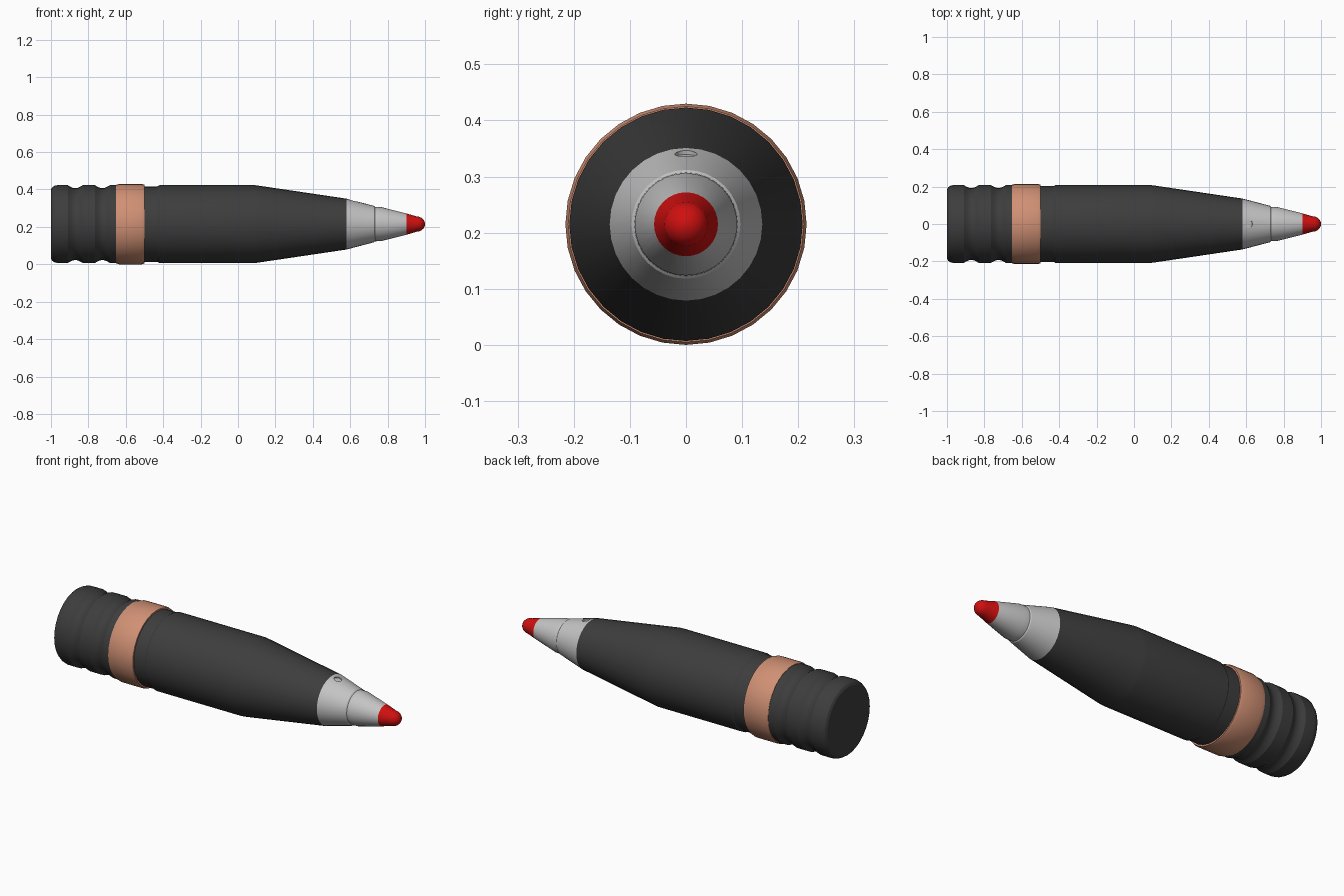
import bpy, bmesh, math
from mathutils import Vector

AXIS_Z = 0.215
SIDES = 32

cube = bpy.data.objects.get("Cube")
if cube:
    bpy.data.objects.remove(cube, do_unlink=True)


def material(name, rgb):
    mat = bpy.data.materials.new(name)
    mat.use_nodes = True
    mat.diffuse_color = (*rgb, 1)
    bsdf = next(n for n in mat.node_tree.nodes if n.type == 'BSDF_PRINCIPLED')
    bsdf.inputs["Base Color"].default_value = (*rgb, 1)
    return mat


def smooth(obj):
    bpy.ops.object.select_all(action='DESELECT')
    obj.select_set(True)
    bpy.context.view_layer.objects.active = obj
    bpy.ops.object.shade_smooth_by_angle(angle=math.radians(24))


def lathe(name, profile, mat):
    """Turn (x, radius) points around the long axis, with capped ends."""
    bm = bmesh.new()
    rings = []
    for x, r in profile:
        ring = []
        for i in range(SIDES):
            a = math.tau * i / SIDES
            ring.append(bm.verts.new((x, r * math.sin(a), AXIS_Z + r * math.cos(a))))
        rings.append(ring)
    for low, high in zip(rings, rings[1:]):
        for i in range(SIDES):
            j = (i + 1) % SIDES
            bm.faces.new((low[i], low[j], high[j], high[i]))
    bm.faces.new(rings[0])
    bm.faces.new(rings[-1])
    bmesh.ops.recalc_face_normals(bm, faces=bm.faces)
    mesh = bpy.data.meshes.new(name)
    bm.to_mesh(mesh)
    bm.free()
    mesh.materials.append(mat)
    obj = bpy.data.objects.new(name, mesh)
    bpy.context.collection.objects.link(obj)
    smooth(obj)
    return obj


def groove(start, end, outer, depth, steps=6):
    """Rounded groove between two positions."""
    return [(start + (end - start) * k / steps,
             outer - depth * math.sin(math.pi * k / steps)) for k in range(steps + 1)]


dark = material("dark steel", (0.047, 0.047, 0.047))
copper = material("copper", (0.63, 0.28, 0.175))
grey = material("light grey metal", (0.55, 0.55, 0.55))
red = material("red paint", (0.63, 0.005, 0.005))

R = 0.208

# Body: rounded base, two grooves, neck ahead of the band, cylinder and taper
body = [(-1.0, 0.185), (-0.993, 0.197), (-0.98, 0.205), (-0.965, R)]
body += groove(-0.91, -0.83, R, 0.016)
body += groove(-0.765, -0.685, R, 0.016)
body += [(-0.65, R), (-0.645, 0.202), (-0.43, 0.202), (-0.42, R),
         (0.09, R), (0.11, 0.2055), (0.58, 0.136)]
lathe("shell_body", body, dark)

# Driving band
lathe("driving_band", [(-0.652, 0.2), (-0.652, 0.21), (-0.635, 0.215),
                       (-0.515, 0.215), (-0.5, 0.21), (-0.5, 0.2)], copper)

# Fuze with a small shoulder
fuze = lathe("fuze_cone", [(0.58, 0.136), (0.728, 0.097), (0.733, 0.092),
                           (0.765, 0.091), (0.9, 0.057)], grey)

# Nose tip: short cone with a domed end
dome = [(0.955 + 0.045 * math.sin(a), 0.041 * math.cos(a))
        for a in [math.radians(d) for d in (0, 18, 36, 54, 72, 86)]]
lathe("nose_tip", [(0.9, 0.057)] + dome, red)

# Shallow round key hole on top of the fuze
slope = Vector((0.148, 0, -0.039))
normal = Vector((0.039, 0, 0.148)).normalized()
spot = Vector((0.615, 0, AXIS_Z + 0.127))
bpy.ops.mesh.primitive_cylinder_add(vertices=20, radius=0.02, depth=0.04,
                                    location=spot + normal * 0.012)
cutter = bpy.context.object
cutter.name = "key_hole_cutter"
cutter.rotation_euler = normal.to_track_quat('Z', 'Y').to_euler()
cutter.data.materials.append(grey)
cutter.hide_render = True
bpy.context.view_layer.update()
cut = fuze.modifiers.new("key hole", 'BOOLEAN')
cut.operation = 'DIFFERENCE'
cut.solver = 'EXACT'
cut.object = cutter
bpy.ops.object.select_all(action='DESELECT')
fuze.select_set(True)
bpy.context.view_layer.objects.active = fuze
bpy.ops.object.modifier_apply(modifier=cut.name)
bpy.data.objects.remove(cutter, do_unlink=True)
smooth(fuze)
